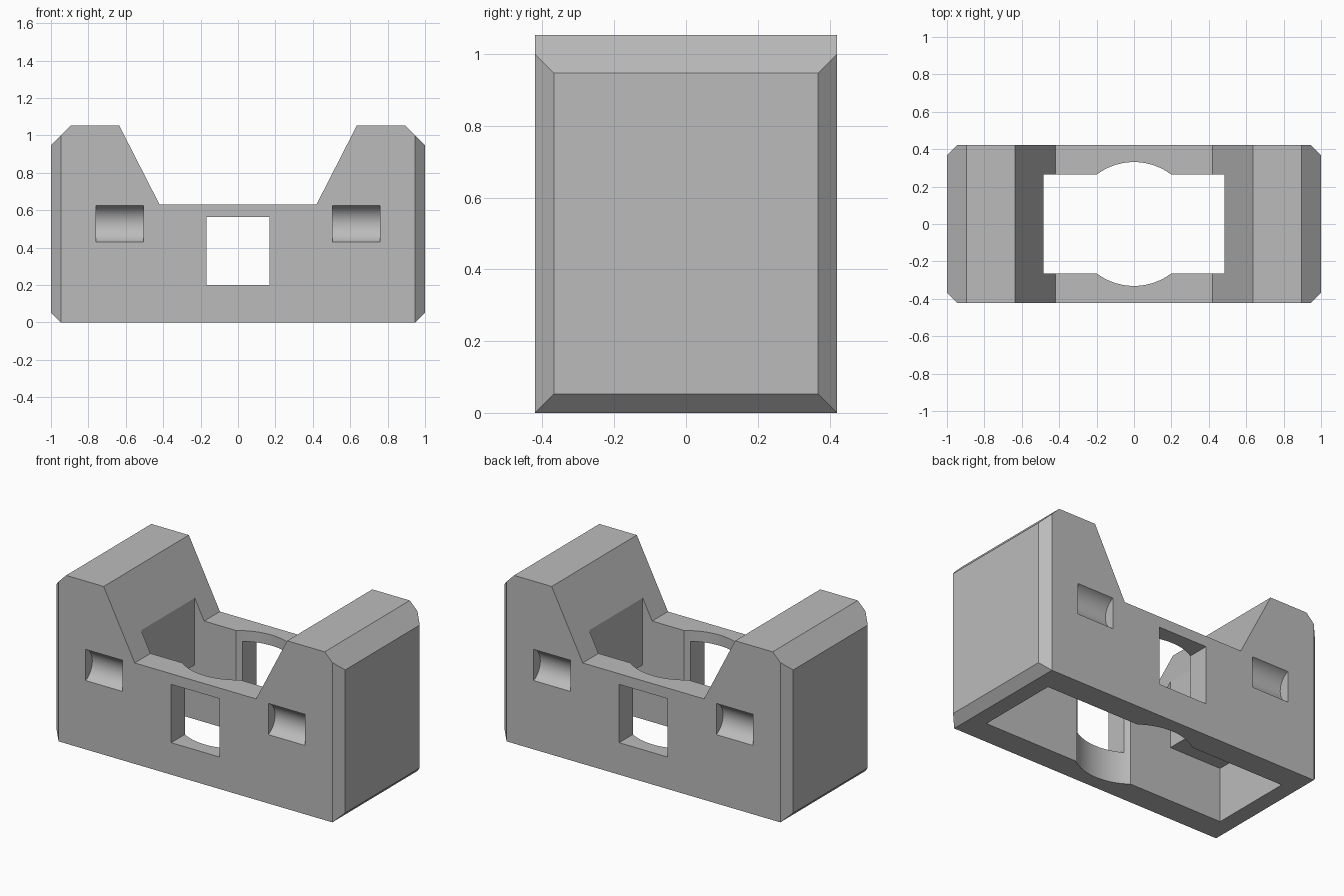
import bpy, bmesh, math
from mathutils import Vector

default = bpy.data.objects.get("Cube")
if default:
    bpy.data.objects.remove(default, do_unlink=True)

MM = 2 / 38                 # one design unit
HW, HD, TOP = 1.0, 8 * MM, 20 * MM
LIP = 12 * MM               # height of the low walls


def prism(name, points, axis, lo, hi):
    """Extrude a closed 2D outline along an axis (0=x, 1=y, 2=z)."""
    bm = bmesh.new()

    def place(p, t):
        co = list(p)
        co.insert(axis, t)
        return bm.verts.new(co)
    a = [place(p, lo) for p in points]
    b = [place(p, hi) for p in points]
    bm.faces.new(a)
    bm.faces.new(b)
    for i in range(len(a)):
        j = (i + 1) % len(a)
        bm.faces.new((a[i], a[j], b[j], b[i]))
    bmesh.ops.recalc_face_normals(bm, faces=bm.faces)
    mesh = bpy.data.meshes.new(name)
    bm.to_mesh(mesh)
    bm.free()
    obj = bpy.data.objects.new(name, mesh)
    bpy.context.collection.objects.link(obj)
    return obj


def box(name, x, y, z):
    outline = [(x[0], y[0]), (x[1], y[0]), (x[1], y[1]), (x[0], y[1])]
    return prism(name, outline, 2, *z)


def circle(cx, cy, r, n):
    return [(cx + r * math.cos(math.tau * i / n), cy + r * math.sin(math.tau * i / n))
            for i in range(n)]


def combine(target, tool, operation):
    mod = target.modifiers.new("cut", "BOOLEAN")
    mod.operation, mod.object, mod.solver = operation, tool, "EXACT"
    bpy.context.view_layer.objects.active = target
    bpy.ops.object.modifier_apply(modifier=mod.name)
    bpy.data.objects.remove(tool, do_unlink=True)


# Bracket body: front outline with raised ends and a tapered valley
half = [(HW - MM, 0), (HW, MM), (HW, TOP - 2 * MM), (HW - 2 * MM, TOP),
        (0.635, TOP), (0.42, LIP)]
body = prism("bracket_body", half + [(-x, z) for x, z in reversed(half)], 1, -HD, HD)

# Bevelled vertical corners, as seen in plan
corners = [(HW - MM, -HD), (HW, MM - HD), (HW, HD - MM), (HW - MM, HD)]
plan = prism("plan_outline", corners + [(-x, y) for x, y in reversed(corners)], 2, -0.1, 1.2)
combine(body, plan, "INTERSECT")

# Long pocket below, narrower slot above, round bore through the middle
SLOT = 0.265
combine(body, box("lower_pocket", (-0.845, 0.845), (-SLOT, SLOT), (-0.1, 0.34)), "DIFFERENCE")
combine(body, box("upper_slot", (-0.485, 0.485), (-SLOT, SLOT), (0.2, 1.2)), "DIFFERENCE")
combine(body, prism("centre_bore", circle(0, 0, 0.331, 96), 2, -0.1, 1.2), "DIFFERENCE")

# Square window through the front and back walls
combine(body, box("window", (-0.168, 0.168), (-0.6, 0.6), (0.2, 0.565)), "DIFFERENCE")

# Four rounded finger recesses
for side in (-1, 1):
    for face in (-1, 1):
        x = sorted((side * 0.505, side * 0.76))
        recess = prism("recess", circle(face * (HD + 0.039), 0.528, 0.105, 64), 0, *x)
        combine(body, recess, "DIFFERENCE")

# Plain grey plastic
grey = bpy.data.materials.new("grey_plastic")
grey.use_nodes = True
colour = (0.5, 0.5, 0.5, 1)
grey.diffuse_color = colour
grey.node_tree.nodes["Principled BSDF"].inputs["Base Color"].default_value = colour
body.data.materials.clear()
body.data.materials.append(grey)
for poly in body.data.polygons:
    poly.material_index = 0

bpy.ops.object.select_all(action="DESELECT")
body.select_set(True)
bpy.context.view_layer.objects.active = body
bpy.ops.object.shade_smooth_by_angle(angle=math.radians(20))
